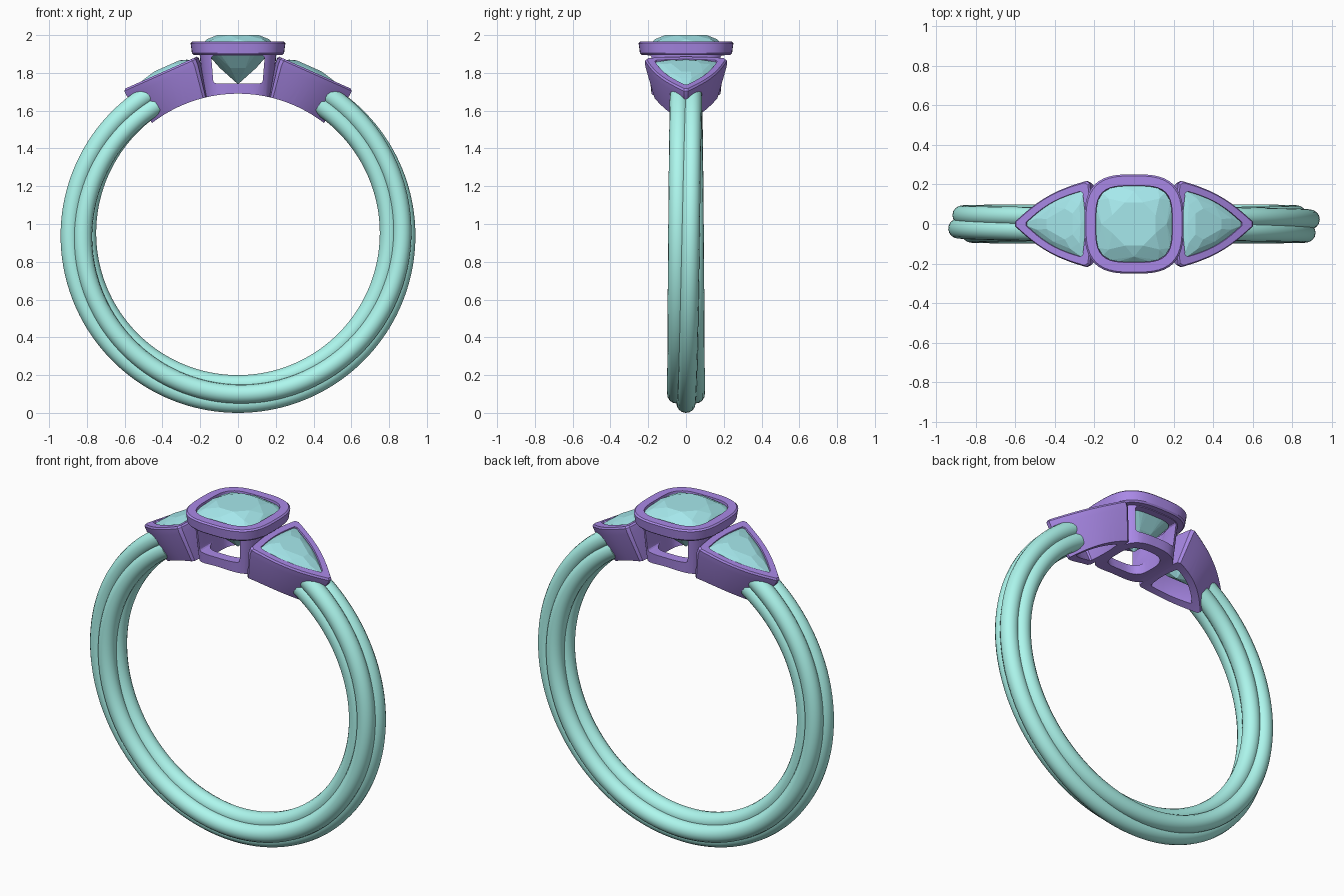
import bpy, bmesh, math
from mathutils import Matrix, Vector

if "Cube" in bpy.data.objects:
    bpy.data.objects.remove(bpy.data.objects["Cube"])

ZC = 0.945            # height of the ring centre
FINGER = 0.745        # inner radius


def material(name, rgb):
    m = bpy.data.materials.new(name)
    m.diffuse_color = (*rgb, 1)
    m.use_nodes = True
    m.node_tree.nodes["Principled BSDF"].inputs["Base Color"].default_value = m.diffuse_color
    return m


BAND = material("mint", (0.42, 0.93, 0.85))
METAL = material("violet", (0.40, 0.25, 0.80))
GEM = material("aqua", (0.38, 0.81, 0.84))


def add_mesh(name, bm, mat=None, matrix=None):
    if matrix:
        bm.transform(matrix)
    bmesh.ops.recalc_face_normals(bm, faces=bm.faces)
    me = bpy.data.meshes.new(name)
    bm.to_mesh(me)
    bm.free()
    ob = bpy.data.objects.new(name, me)
    bpy.context.collection.objects.link(ob)
    if mat:
        me.materials.append(mat)
    return ob


def loft(loops):
    """Closed tube whose wall section is the sequence of loops."""
    bm = bmesh.new()
    rings = [[bm.verts.new(p) for p in loop] for loop in loops]
    n = len(rings[0])
    for i, a in enumerate(rings):
        b = rings[(i + 1) % len(rings)]
        for j in range(n):
            k = (j + 1) % n
            bm.faces.new((a[j], a[k], b[k], b[j]))
    return bm


def hull(points):
    bm = bmesh.new()
    for p in points:
        bm.verts.new(p)
    res = bmesh.ops.convex_hull(bm, input=bm.verts)
    junk = [v for v in res["geom_interior"] if isinstance(v, bmesh.types.BMVert)]
    bmesh.ops.delete(bm, geom=junk, context='VERTS')
    return bm


def activate(ob):
    bpy.ops.object.select_all(action='DESELECT')
    bpy.context.view_layer.objects.active = ob
    ob.select_set(True)


def cut(ob, *cutters):
    activate(ob)
    for c in cutters:
        mod = ob.modifiers.new("cut", 'BOOLEAN')
        mod.operation = 'DIFFERENCE'
        mod.solver = 'EXACT'
        mod.object = c
        bpy.ops.object.modifier_apply(modifier=mod.name)
    bpy.ops.object.shade_smooth_by_angle(angle=math.radians(25))


def cushion(r, z, power, n=64, turn=0.0):
    """Rounded square outline."""
    pts = []
    for i in range(n):
        a = math.tau * (i + turn) / n
        c, s = math.cos(a), math.sin(a)
        k = r / (abs(c) ** power + abs(s) ** power) ** (1 / power)
        pts.append(Vector((k * c, k * s, z)))
    return pts


def trillion(scale, z, n=10, first=0.035):
    """Triangle with bowed sides, pointing along +x."""
    corners = [Vector((0.255, 0)), Vector((-0.17, 0.222)), Vector((-0.17, -0.222))]
    centre = Vector((-0.03, 0))
    pts = []
    for i in range(3):
        a, b = corners[i], corners[(i + 1) % 3]
        d = (b - a).normalized()
        out = Vector((d.y, -d.x))
        bow = 0.02 if i == 1 else 0.034
        for j in range(n):
            t = first + (1 - 2 * first) * j / (n - 1)
            p = a.lerp(b, t) + out * bow * math.sin(math.pi * t)
            p = centre + (p - centre) * scale
            pts.append(Vector((p.x, p.y, z)))
    return pts


# Cutters: finger hole and the see-through window of the centre setting
bm = bmesh.new()
bmesh.ops.create_cone(bm, cap_ends=True, segments=160, radius1=FINGER, radius2=FINGER, depth=2)
finger_cutter = add_mesh("finger_cutter", bm, None,
                         Matrix.Translation((0, 0, ZC)) @ Matrix.Rotation(math.pi / 2, 4, 'X'))
bm = hull([Vector((x, y, z)) for y in (-0.4, 0.4)
           for x, z in ((-0.142, 1.892), (0.142, 1.892), (0.13, 1.745), (-0.13, 1.745))])
bmesh.ops.dissolve_limit(bm, angle_limit=0.01, verts=bm.verts, edges=bm.edges)
long_edges = [e for e in bm.edges if e.calc_length() > 0.7]
bmesh.ops.bevel(bm, geom=long_edges, offset=0.015, segments=3, profile=0.5, affect='EDGES')
window_cutter = add_mesh("window_cutter", bm)
for c in (finger_cutter, window_cutter):
    c.hide_render = True
    c.hide_viewport = False

# Twisted band: four overlapping strands making a quarter turn round the ring
START = math.radians(32)
for k in range(4):
    cu = bpy.data.curves.new("band_strand", 'CURVE')
    cu.dimensions = '3D'
    cu.bevel_depth = 0.05
    cu.bevel_resolution = 6
    cu.use_fill_caps = True
    sp = cu.splines.new('POLY')
    count = 140
    sp.points.add(count - 1)
    for i in range(count):
        t = i / (count - 1)
        a = START + (math.tau - 2 * START) * t
        psi = math.pi / 2 * (k + t - 0.5)
        r = 0.845 + 0.05 * math.cos(psi)
        sp.points[i].co = (r * math.sin(a), -0.05 * math.sin(psi), ZC + r * math.cos(a), 1)
    sp.use_smooth = True
    cu.materials.append(BAND)
    ob = bpy.data.objects.new("band_strand_%d" % (k + 1), cu)
    bpy.context.collection.objects.link(ob)

# Centre setting: wide rim above a tapered, pierced collar
profile = [(0.243, 1.965, 3), (0.251, 1.957, 3), (0.244, 1.905, 3), (0.236, 1.896, 3),
           (0.203, 1.896, 3.4), (0.178, 1.64, 3.4), (0.115, 1.64, 3.2), (0.15, 1.88, 3.6),
           (0.19, 1.925, 3.6), (0.194, 1.965, 3.6)]
centre_setting = add_mesh("centre_setting", loft([cushion(*p) for p in profile]), METAL)
cut(centre_setting, finger_cutter, window_cutter)

# Centre stone: faceted cushion cut
add_mesh("centre_stone", hull(
    cushion(0.115, 2.0, 2.4, 8, 0.5) + cushion(0.165, 1.978, 2.8, 8)
    + cushion(0.192, 1.952, 3.6, 32) + cushion(0.192, 1.935, 3.6, 32)
    + cushion(0.10, 1.825, 2.4, 8, 0.5) + [Vector((0, 0, 1.74))]), GEM)

# Side settings and stones, tilted to follow the ring; second pair turned half round
tilt = Matrix.Translation((0, 0, ZC)) @ Matrix.Rotation(math.radians(24), 4, 'Y')
profile = [(0.96, 0.948), (1.0, 0.938), (0.99, 0.905), (0.72, 0.70),
           (0.48, 0.70), (0.62, 0.88), (0.74, 0.915), (0.76, 0.948)]
for side, turn in (("right", 0), ("left", math.pi)):
    place = Matrix.Rotation(turn, 4, 'Z') @ tilt
    setting = add_mesh(side + "_setting", loft([trillion(*p) for p in profile]), METAL, place)
    cut(setting, finger_cutter)
    add_mesh(side + "_stone", hull(
        trillion(0.40, 0.968, 2, 0.2) + trillion(0.62, 0.955, 3, 0.15)
        + trillion(0.76, 0.938, 8) + trillion(0.76, 0.925, 8)
        + trillion(0.40, 0.845, 2, 0.2) + [Vector((-0.03, 0, 0.80))]), GEM, place)
